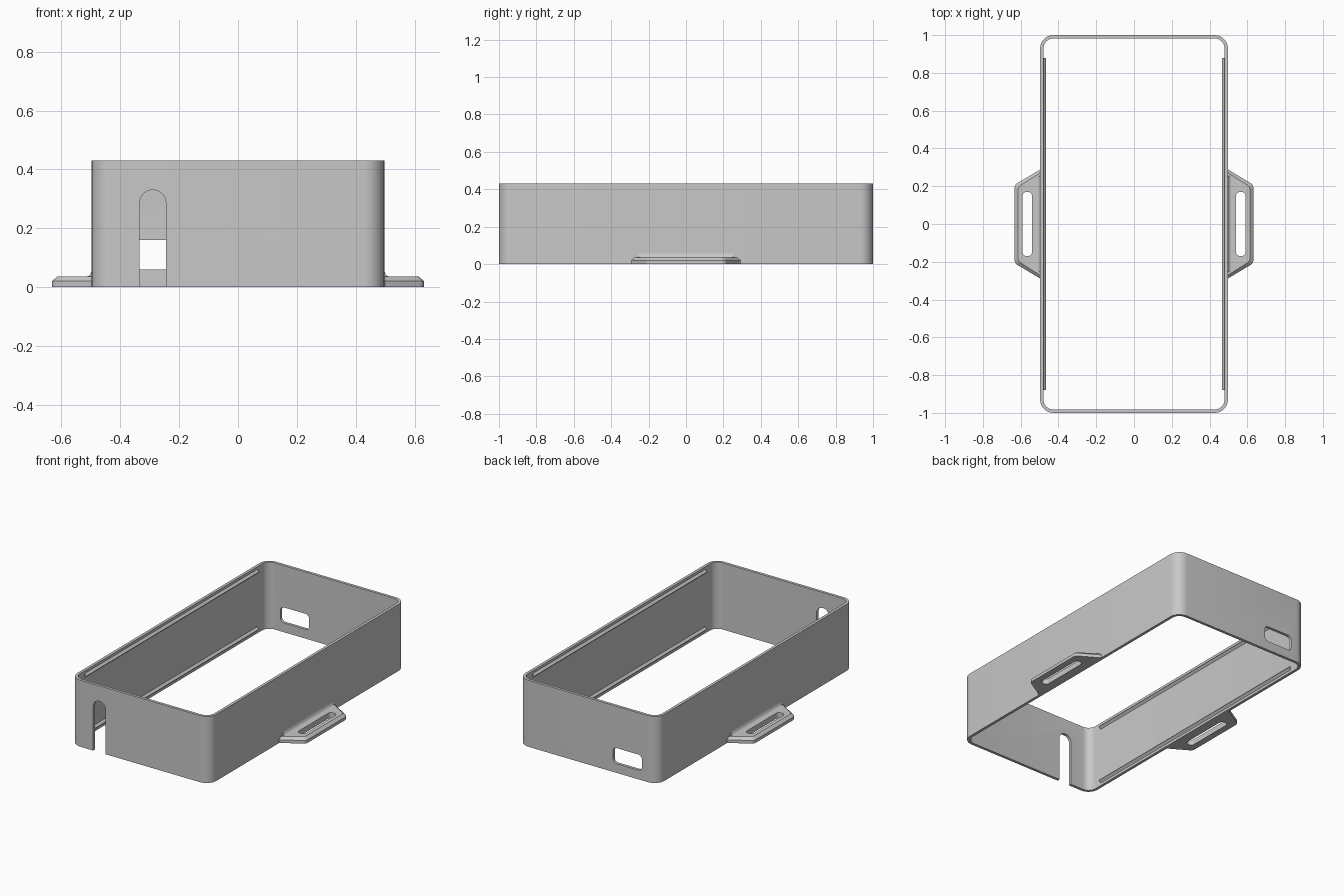
import bpy
import bmesh
from mathutils import Vector

cube = bpy.data.objects.get("Cube")
if cube:
    bpy.data.objects.remove(cube, do_unlink=True)

HALF_X, HALF_Y, HEIGHT, WALL = 0.497, 1.0, 0.43, 0.018

grey = bpy.data.materials.new("plain grey")
grey.use_nodes = True
grey.diffuse_color = (0.58, 0.58, 0.58, 1)
grey.node_tree.nodes["Principled BSDF"].inputs["Base Color"].default_value = (0.58, 0.58, 0.58, 1)


def rounded(points, radii, steps=8):
    """Polygon outline whose corners are replaced by arcs."""
    pts = [Vector(p) for p in points]
    out = []
    for i, p in enumerate(pts):
        r = radii[i] if isinstance(radii, (list, tuple)) else radii
        if r == 0:
            out.append(tuple(p))
            continue
        u = (pts[i - 1] - p).normalized()
        v = (pts[(i + 1) % len(pts)] - p).normalized()
        bisector = (u + v).normalized()
        cos_half = u.dot(bisector)
        sin_half = (1 - cos_half ** 2) ** 0.5
        centre = p + bisector * (r / sin_half)
        tangent = r * cos_half / sin_half
        a = (p + u * tangent - centre).normalized()
        b = (p + v * tangent - centre).normalized()
        out += [tuple(centre + a.slerp(b, k / steps).normalized() * r)
                for k in range(steps + 1)]
    return out


def rectangle(x0, x1, y0, y1):
    return [(x0, y0), (x1, y0), (x1, y1), (x0, y1)]


def loft(name, rings, closed=False):
    """Skin rings of 3D points; cap the ends, or join last to first."""
    bm = bmesh.new()
    loops = [[bm.verts.new(p) for p in ring] for ring in rings]
    pairs = list(zip(loops, loops[1:]))
    if closed:
        pairs.append((loops[-1], loops[0]))
    else:
        bm.faces.new(loops[0])
        bm.faces.new(loops[-1])
    n = len(loops[0])
    for a, b in pairs:
        for i in range(n):
            j = (i + 1) % n
            bm.faces.new((a[i], a[j], b[j], b[i]))
    bmesh.ops.recalc_face_normals(bm, faces=bm.faces)
    mesh = bpy.data.meshes.new(name)
    bm.to_mesh(mesh)
    bm.free()
    mesh.materials.append(grey)
    obj = bpy.data.objects.new(name, mesh)
    bpy.context.collection.objects.link(obj)
    return obj


def at_z(outline, z):
    return [(x, y, z) for x, y in outline]


def at_y(outline, y):
    return [(x, y, z) for x, z in outline]


def activate(obj):
    bpy.ops.object.select_all(action='DESELECT')
    obj.select_set(True)
    bpy.context.view_layer.objects.active = obj


def cut(obj, cutter):
    cutter.hide_render = True
    mod = obj.modifiers.new("cut", 'BOOLEAN')
    mod.operation = 'DIFFERENCE'
    mod.solver = 'EXACT'
    mod.object = cutter
    activate(obj)
    bpy.ops.object.modifier_apply(modifier=mod.name)
    bpy.data.objects.remove(cutter, do_unlink=True)


def smooth(obj):
    activate(obj)
    bpy.ops.object.shade_smooth_by_angle(angle=0.5)


# Open rectangular frame with rounded corners
ix, iy = HALF_X - WALL, HALF_Y - WALL
outer = rounded(rectangle(-HALF_X, HALF_X, -HALF_Y, HALF_Y), 0.07)
inner = rounded(rectangle(-ix, ix, -iy, iy), 0.07 - WALL)
frame = loft("frame", [at_z(outer, 0), at_z(outer, HEIGHT),
                       at_z(inner, HEIGHT), at_z(inner, 0)], closed=True)

# Arched cable slot in the front wall
arch = rounded(rectangle(-0.334, -0.245, -0.1, 0.33), [0, 0, 0.044, 0.044])
cut(frame, loft("slot_cutter", [at_y(arch, -1.1), at_y(arch, -0.9)]))

# Rounded window in the back wall
window = rounded(rectangle(-0.385, -0.18, 0.06, 0.16), 0.025)
cut(frame, loft("window_cutter", [at_y(window, 0.9), at_y(window, 1.1)]))
smooth(frame)

for side, label in ((1, "left"), (-1, "right")):
    # Snap ridges inside the long walls, near the top and bottom edges
    for level, z in (("upper", HEIGHT - 0.03), ("lower", 0.03)):
        ridge = [(side * (ix + 0.005), z - 0.018), (side * (ix - 0.014), z),
                 (side * (ix + 0.005), z + 0.018)]
        loft(f"{label}_{level}_ridge", [at_y(ridge, -0.88), at_y(ridge, 0.88)])

    # Mounting tab with chamfered top and a strap slot
    def tab_outline(inset):
        half = [(0.485, 0.305 - inset), (0.503, 0.285 - inset),
                (0.632 - inset, 0.208 - inset * 0.6)]
        pts = half + [(x, -y) for x, y in reversed(half)]
        return rounded([(side * x, y) for x, y in pts],
                       [0, 0.02, 0.03, 0.03, 0.02, 0])

    base, top = tab_outline(0), tab_outline(0.018)
    tab = loft(f"{label}_tab", [at_z(base, 0), at_z(base, 0.02), at_z(top, 0.036)])
    xs = sorted((side * 0.54, side * 0.59))
    hole = rounded(rectangle(xs[0], xs[1], -0.17, 0.17), 0.022)
    cut(tab, loft("strap_cutter", [at_z(hole, -0.1), at_z(hole, 0.1)]))
    smooth(tab)

    # Concave fillet where the tab meets the wall
    curve = [(0.485, 0.03), (0.517, 0.035), (0.506, 0.039), (0.5, 0.046),
             (0.497, 0.058), (0.485, 0.058)]
    curve = [(side * x, z) for x, z in curve]
    smooth(loft(f"{label}_tab_fillet", [at_y(curve, -0.255), at_y(curve, 0.255)]))
